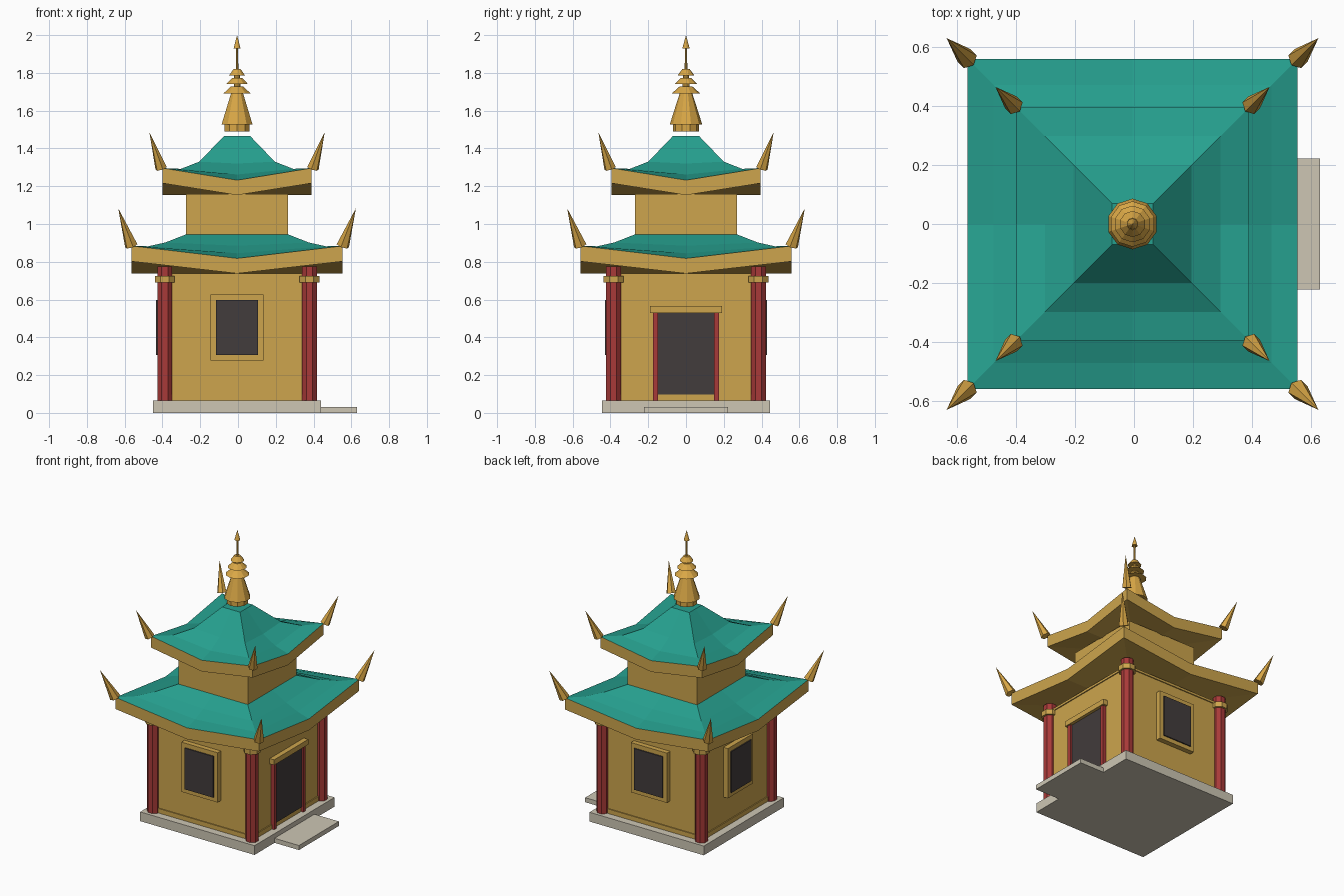
import bpy, bmesh, math
from mathutils import Matrix, Vector

if "Cube" in bpy.data.objects:
    bpy.data.objects.remove(bpy.data.objects["Cube"])

OFFSET = Vector((-0.005, 0, 0))


def material(name, rgb):
    m = bpy.data.materials.new(name)
    lin = [((c / 255 + 0.055) / 1.055) ** 2.4 for c in rgb]
    m.diffuse_color = (*lin, 1)
    m.use_nodes = True
    m.node_tree.nodes["Principled BSDF"].inputs["Base Color"].default_value = m.diffuse_color
    return m


GOLD = material("wall gold", (205, 165, 77))
BRIGHT = material("ornament gold", (217, 167, 70))
TEAL = material("teal roof", (38, 160, 143))
RED = material("red lacquer", (168, 58, 56))
DARK = material("dark opening", (66, 60, 60))
STONE = material("pale stone", (205, 198, 180))


def finish(name, bm, *mats):
    bmesh.ops.recalc_face_normals(bm, faces=bm.faces)
    me = bpy.data.meshes.new(name)
    bm.to_mesh(me)
    bm.free()
    for m in mats:
        me.materials.append(m)
    ob = bpy.data.objects.new(name, me)
    ob.location = OFFSET
    bpy.context.collection.objects.link(ob)
    return ob


def box(name, x, y, z, mat, angle=0):
    """Box from x, y, z ranges, turned about the z axis."""
    bm = bmesh.new()
    bmesh.ops.create_cube(bm, size=1)
    for v in bm.verts:
        v.co = [(r[0] + r[1]) / 2 + c * (r[1] - r[0]) for r, c in zip((x, y, z), v.co)]
    bm.transform(Matrix.Rotation(math.radians(angle), 4, 'Z'))
    return finish(name, bm, mat)


def cone(bm, a, b, r1, r2, sides, spin=0.0):
    """Cone or prism between points a and b."""
    a, b = Vector(a), Vector(b)
    d = b - a
    m = (Matrix.Translation((a + b) / 2) @ d.to_track_quat('Z', 'Y').to_matrix().to_4x4()
         @ Matrix.Rotation(spin, 4, 'Z'))
    bmesh.ops.create_cone(bm, cap_ends=True, segments=sides, radius1=r1, radius2=r2,
                          depth=d.length, matrix=m)


def roof(name, under, rings):
    """Square roof with lifted corners; each ring is (half width, mid z, corner z)."""
    bm = bmesh.new()
    loops = []
    for h, zm, zc in rings:
        loops.append([bm.verts.new((h * sx, h * sy, zc if sx * sy else zm)) for sx, sy in
                      ((-1, -1), (0, -1), (1, -1), (1, 0), (1, 1), (0, 1), (-1, 1), (-1, 0))])
    centre = bm.verts.new((0, 0, under))
    for i in range(8):
        j = (i + 1) % 8
        bm.faces.new((loops[0][j], loops[0][i], centre))
        for k in range(len(loops) - 1):
            f = bm.faces.new((loops[k][i], loops[k][j], loops[k + 1][j], loops[k + 1][i]))
            f.material_index = 1 if k else 0      # fascia gold, slopes teal
    bm.faces.new(loops[-1]).material_index = 1
    return finish(name, bm, GOLD, TEAL)


def horns(name, base, base_z, tip, tip_z, r):
    bm = bmesh.new()
    for sx in (-1, 1):
        for sy in (-1, 1):
            cone(bm, (base * sx, base * sy, base_z), (tip * sx, tip * sy, tip_z), r, 0, 6)
    finish(name, bm, BRIGHT)


def square(name, h, z0, z1, mat):
    box(name, (-h, h), (-h, h), (z0, z1), mat)


# Stone base and entrance step
square("base_slab", 0.445, 0, 0.065, STONE)
box("entrance_step", (0.445, 0.635), (-0.222, 0.222), (0, 0.032), STONE)

# Lower hall with plinth and top band
square("hall_walls", 0.385, 0.065, 0.738, GOLD)
square("hall_plinth", 0.392, 0.065, 0.097, GOLD)
square("hall_top_band", 0.392, 0.722, 0.738, GOLD)

# Corner columns and their capitals
shafts, caps = bmesh.new(), bmesh.new()
for sx in (-1, 1):
    for sy in (-1, 1):
        x, y = 0.383 * sx, 0.383 * sy
        cone(shafts, (x, y, 0.065), (x, y, 0.775), 0.0425, 0.0425, 8, math.pi / 8)
        cone(caps, (x, y, 0.69), (x, y, 0.726), 0.057, 0.057, 8, math.pi / 8)
finish("columns", shafts, RED)
finish("column_capitals", caps, GOLD)

# Windows on front, left and back
for side, angle in (("front", 0), ("left", -90), ("back", 180)):
    box(side + "_window_frame", (-0.141, 0.141), (-0.42, -0.38), (0.278, 0.628), GOLD, angle)
    box(side + "_window_pane", (-0.111, 0.111), (-0.428, -0.419), (0.307, 0.597), DARK, angle)

# Door on the right side
box("door_opening", (-0.15, 0.15), (-0.398, -0.389), (0.097, 0.53), DARK, 90)
for s in (-1, 1):
    box("door_jamb", sorted((0.148 * s, 0.175 * s)), (-0.41, -0.38), (0.065, 0.53), RED, 90)
box("door_lintel", (-0.19, 0.19), (-0.42, -0.38), (0.528, 0.565), GOLD, 90)

# Two roofs with the upper storey between
roof("lower_roof", 0.738, [(0.558, 0.738, 0.802), (0.558, 0.818, 0.884), (0.47, 0.845, 0.882),
                           (0.38, 0.885, 0.902), (0.27, 0.945, 0.945)])
square("upper_storey", 0.27, 0.93, 1.16, GOLD)
roof("upper_roof", 1.153, [(0.395, 1.153, 1.216), (0.395, 1.232, 1.296), (0.297, 1.262, 1.292),
                           (0.2, 1.32, 1.33), (0.07, 1.465, 1.465)])
horns("lower_roof_horns", 0.56, 0.885, 0.629, 1.083, 0.035)
horns("upper_roof_horns", 0.402, 1.295, 0.464, 1.486, 0.032)

# Spire: foot, bell, three rings, stem and tip
spire = bmesh.new()
for z0, z1, r1, r2 in ((1.49, 1.527, 0.07, 0.07), (1.527, 1.69, 0.086, 0.034),
                       (1.69, 1.728, 0.077, 0.034), (1.74, 1.773, 0.062, 0.028),
                       (1.787, 1.82, 0.044, 0.02), (1.68, 1.80, 0.02, 0.016),
                       (1.80, 1.94, 0.007, 0.006), (1.93, 2.0, 0.019, 0)):
    cone(spire, (0, 0, z0), (0, 0, z1), r1, r2, 10)
finish("spire", spire, BRIGHT)
